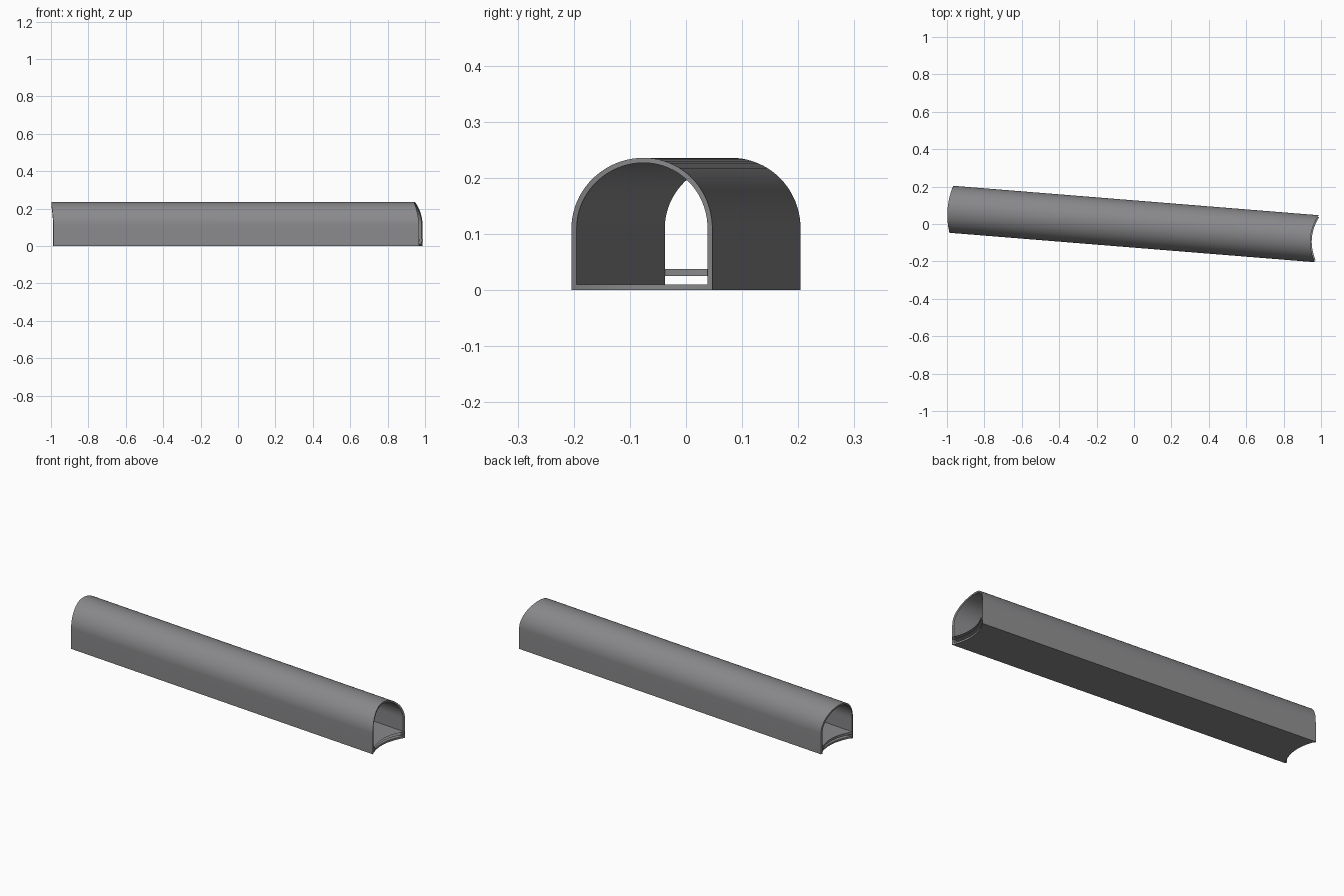
import bpy, bmesh, math
from mathutils import Matrix

if "Cube" in bpy.data.objects:
    bpy.data.objects.remove(bpy.data.objects["Cube"])

HALF_W, HALF_L, SPRING, WALL = 0.126, 0.98, 0.11, 0.009
YAW = Matrix.Rotation(math.radians(-4.6), 4, "Z")

grey = bpy.data.materials.new("concrete_grey")
grey.use_nodes = True
grey.diffuse_color = (0.25, 0.25, 0.26, 1)
grey.node_tree.nodes["Principled BSDF"].inputs["Base Color"].default_value = (0.25, 0.25, 0.26, 1)


def bow(y):
    """Curved end: deepest at the centre line, zero at the side walls."""
    return max(0, 1 - (y / HALF_W) ** 2)


def finish(name, bm):
    bm.transform(YAW)
    mesh = bpy.data.meshes.new(name)
    bm.to_mesh(mesh)
    bm.free()
    mesh.materials.append(grey)
    obj = bpy.data.objects.new(name, mesh)
    bpy.context.collection.objects.link(obj)
    bpy.ops.object.select_all(action="DESELECT")
    obj.select_set(True)
    bpy.context.view_layer.objects.active = obj
    bpy.ops.object.shade_smooth_by_angle(angle=math.radians(30))


def sweep(name, outline, left_end, right_end, cap_right=True):
    """Sweep a closed (y, z) outline lengthwise between two curved ends."""
    bm = bmesh.new()
    a = [bm.verts.new((left_end(y), y, z)) for y, z in outline]
    b = [bm.verts.new((right_end(y), y, z)) for y, z in outline]
    n, half = len(outline), len(outline) // 2
    for i in range(n):
        j = (i + 1) % n
        bm.faces.new((a[i], a[j], b[j], b[i]))
    # End caps bridge the two halves of the outline
    for ring in (a, b) if cap_right else (a,):
        for i in range(half - 1):
            bm.faces.new((ring[i], ring[i + 1], ring[n - 2 - i], ring[n - 1 - i]))
    bmesh.ops.recalc_face_normals(bm, faces=bm.faces)
    finish(name, bm)


def arch(radius, steps=40):
    curve = [(radius * math.cos(math.pi * i / steps),
              SPRING + radius * math.sin(math.pi * i / steps)) for i in range(steps + 1)]
    return [(radius, 0)] + curve + [(-radius, 0)]


def slab(half_w, z0, z1, steps=20):
    ys = [half_w * (2 * i / steps - 1) for i in range(steps + 1)]
    return [(y, z0) for y in ys] + [(y, z1) for y in reversed(ys)]


# Arched shell: one end hollowed, the other bulging
sweep("arched_shell", arch(HALF_W) + arch(HALF_W - WALL)[::-1],
      lambda y: -HALF_L - 0.02 * bow(y), lambda y: HALF_L - 0.033 * bow(y))

# Base slab, hollowed at both ends
sweep("base_slab", slab(HALF_W - 0.001, 0, 0.01),
      lambda y: -HALF_L + 0.033 * bow(y), lambda y: HALF_L - 0.033 * bow(y))

# Raised hollow walkway deck, open at one end
sweep("walkway_deck", slab(HALF_W - WALL, 0.025, 0.038),
      lambda y: -0.989 + 0.035 * bow(y), lambda y: 0.989 - 0.035 * bow(y), cap_right=False)
